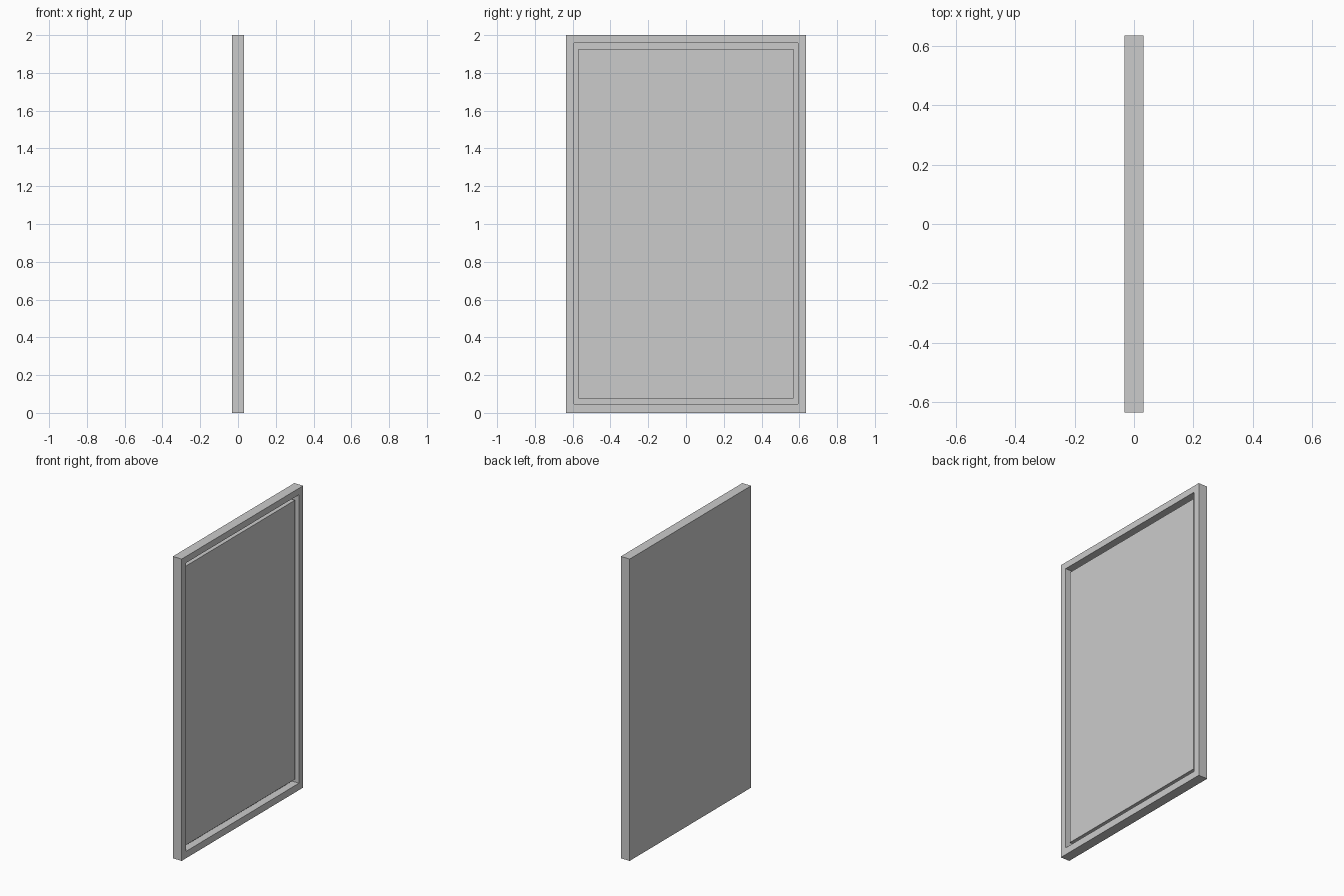
import bpy
import bmesh

if "Cube" in bpy.data.objects:
    bpy.data.objects.remove(bpy.data.objects["Cube"])

HALF_X = 0.0325
FLOOR_X = -0.018   # bottom of the tray recess
PANEL_X = 0.019    # face of the inset panel


def ring(bm, x, half_y, z0, z1):
    return [bm.verts.new((x, y, z)) for y, z in
            ((-half_y, z0), (half_y, z0), (half_y, z1), (-half_y, z1))]


def stepped_solid(name, sections):
    """Join successive rectangles (x, half_y, z0, z1) and cap both ends."""
    bm = bmesh.new()
    rings = [ring(bm, *s) for s in sections]
    for a, b in zip(rings, rings[1:]):
        for i in range(4):
            j = (i + 1) % 4
            bm.faces.new((a[i], a[j], b[j], b[i]))
    bm.faces.new(rings[0])
    bm.faces.new(rings[-1])
    bmesh.ops.recalc_face_normals(bm, faces=bm.faces)
    mesh = bpy.data.meshes.new(name)
    bm.to_mesh(mesh)
    bm.free()
    obj = bpy.data.objects.new(name, mesh)
    bpy.context.collection.objects.link(obj)
    return obj


# Shallow tray frame with a solid back
stepped_solid("tray_frame", [
    (-HALF_X, 0.636, 0.0, 2.0),
    (HALF_X, 0.636, 0.0, 2.0),
    (HALF_X, 0.592, 0.046, 1.957),
    (FLOOR_X, 0.592, 0.046, 1.957),
])

# Panel floating inside the frame, with a gap all round
stepped_solid("inset_panel", [
    (FLOOR_X, 0.570, 0.077, 1.926),
    (PANEL_X, 0.570, 0.077, 1.926),
])
